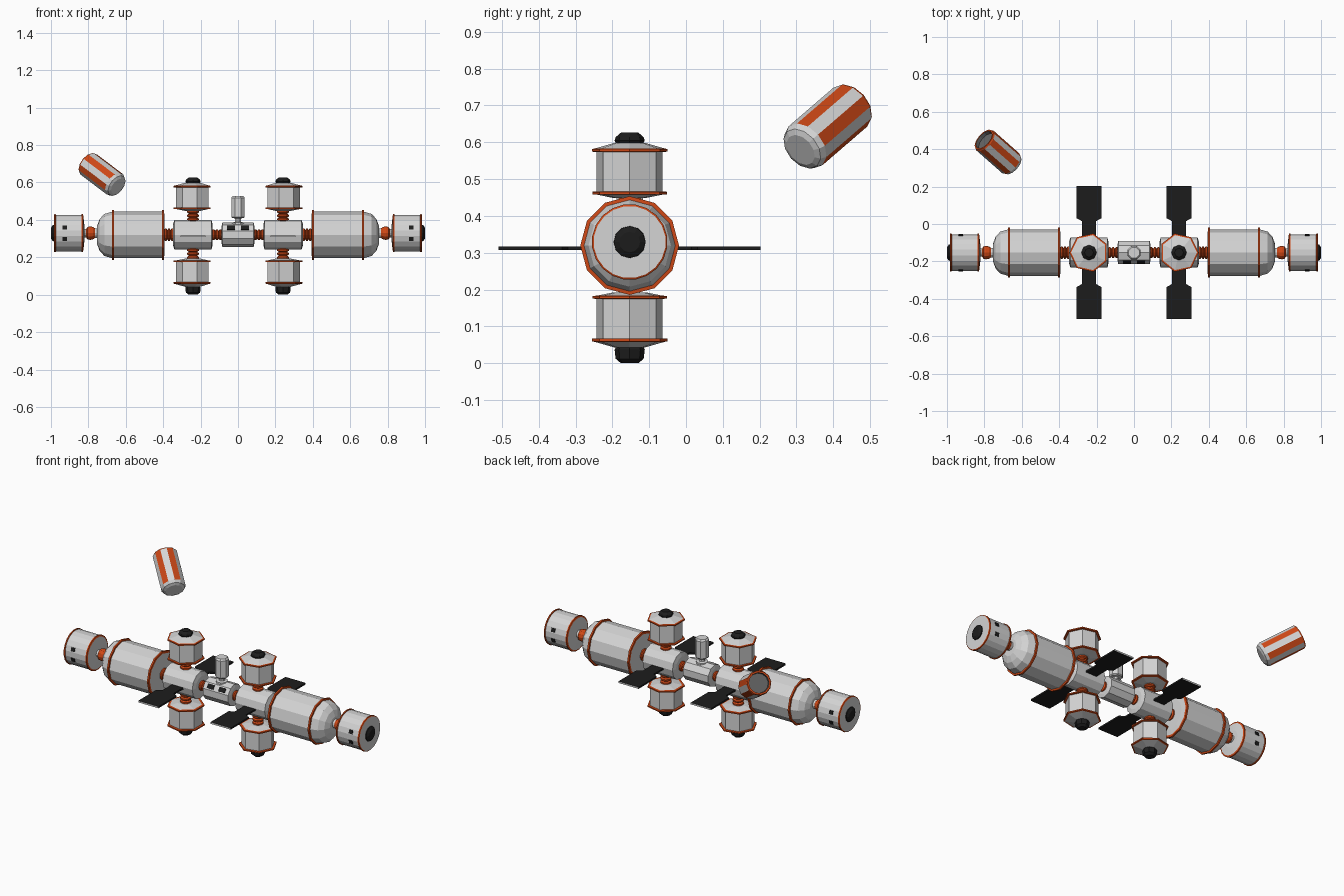
import bpy, bmesh, math
from mathutils import Matrix, Vector

if "Cube" in bpy.data.objects:
    bpy.data.objects.remove(bpy.data.objects["Cube"])

COLORS = {"white": (0.66, 0.66, 0.66), "orange": (0.62, 0.065, 0.008),
          "black": (0.012, 0.012, 0.012), "grey": (0.13, 0.13, 0.13)}
NAMES = list(COLORS)
MATS = []
for n, c in COLORS.items():
    m = bpy.data.materials.new(n)
    m.diffuse_color = (*c, 1)
    m.use_nodes = True
    m.node_tree.nodes["Principled BSDF"].inputs["Base Color"].default_value = m.diffuse_color
    MATS.append(m)
W, O, B, G = range(4)

Y0 = -0.153                                   # station centre line
ALONG_X = Matrix(((0, 0, 1), (1, 0, 0), (0, 1, 0))).to_4x4()


def finish(name, bm):
    bmesh.ops.recalc_face_normals(bm, faces=bm.faces[:])
    me = bpy.data.meshes.new(name)
    bm.to_mesh(me)
    bm.free()
    for m in MATS:
        me.materials.append(m)
    ob = bpy.data.objects.new(name, me)
    bpy.context.collection.objects.link(ob)
    return ob


def lathe(name, profile, sides, origin, basis=Matrix(), phase=0.0, rule=None):
    """profile: (radius, height, colour of the band that follows)."""
    bm = bmesh.new()
    mat = Matrix.Translation(origin) @ basis
    rings = []
    for r, h, _ in profile:
        rings.append([bm.verts.new(mat @ Vector((
            r * math.cos(phase + math.tau * k / sides),
            r * math.sin(phase + math.tau * k / sides), h)))
            for k in range(sides)])
    for i in range(len(rings) - 1):
        for k in range(sides):
            j = (k + 1) % sides
            f = bm.faces.new((rings[i][k], rings[i][j], rings[i + 1][j], rings[i + 1][k]))
            f.material_index = rule(i, k) if rule else profile[i][2]
    bm.faces.new(rings[0]).material_index = profile[0][2]
    bm.faces.new(rings[-1]).material_index = profile[-1][2]
    return finish(name, bm)


def plate(name, mat, size, color):
    bm = bmesh.new()
    bmesh.ops.create_cube(bm, size=1, matrix=mat @ Matrix.Diagonal((*size, 1)))
    for f in bm.faces:
        f.material_index = color
    return finish(name, bm)


def ribs(a, b, count, r_in, r_out):
    """Bellows profile between heights a and b."""
    step = (b - a) / count
    pts = []
    for i in range(count):
        h = a + i * step
        pts += [(r_in, h, O), (r_out, h + step * 0.3, O), (r_out, h + step * 0.7, O)]
    return pts + [(r_in, b, O)]


def flip(profile, s):
    return [(r, h * s, c) for r, h, c in profile]


for s, side in ((-1, "left"), (1, "right")):
    tank_o, end_o, hub_o = (0, Y0, 0.3195), (0, Y0, 0.329), (0, Y0, 0.3205)

    # end module with orange rims and a dark porthole
    lathe(f"{side}_end_module", flip([
        (0.05, 0.822, W), (0.094, 0.827, O), (0.103, 0.83, O), (0.103, 0.837, O),
        (0.099, 0.838, W), (0.099, 0.974, O), (0.103, 0.975, O), (0.103, 0.982, O),
        (0.098, 0.985, W)], s), 20, end_o, ALONG_X, math.radians(9))
    lathe(f"{side}_end_porthole", flip([
        (0.044, 0.98, B), (0.043, 0.99, B), (0.028, 1.0, B)], s), 12, end_o, ALONG_X)
    for a in (18, -18, 162, 198):
        m = (Matrix.Translation((s * 0.925, Y0, 0.329))
             @ Matrix.Rotation(math.radians(a), 4, 'X') @ Matrix.Translation((0, 0.0985, 0)))
        plate(f"{side}_end_window", m, (0.024, 0.006, 0.022), B)

    # ball joint between end module and tank
    lathe(f"{side}_ball_joint", flip([
        (0.026, 0.745, W), (0.026, 0.765, O), (0.033, 0.775, O), (0.036, 0.79, O),
        (0.033, 0.805, O), (0.022, 0.812, W), (0.022, 0.83, W)], s), 12, end_o, ALONG_X)

    # main tank with domed outer end
    lathe(f"{side}_tank", flip([
        (0.09, 0.392, W), (0.121, 0.395, O), (0.134, 0.396, O), (0.134, 0.406, O),
        (0.124, 0.407, W), (0.124, 0.662, O), (0.134, 0.663, O), (0.134, 0.673, O),
        (0.124, 0.674, W), (0.112, 0.715, W), (0.085, 0.74, W), (0.05, 0.753, W)], s),
        12, tank_o, ALONG_X)
    lathe(f"{side}_tank_bellows", flip(ribs(0.343, 0.395, 3, 0.024, 0.034), s),
          12, hub_o, ALONG_X)

    # hub between tank and core
    lathe(f"{side}_hub", flip([
        (0.055, 0.136, W), (0.08, 0.142, W), (0.08, 0.34, W), (0.055, 0.348, W)], s),
        12, hub_o, ALONG_X)
    lathe(f"{side}_core_bellows", flip(ribs(0.084, 0.14, 3, 0.021, 0.029), s),
          12, hub_o, ALONG_X)

    # pods above and below the hub
    hub_c = (s * 0.2406, Y0, 0.3205)
    ph = 0 if s > 0 else math.pi
    for t, level in ((1, "upper"), (-1, "lower")):
        lathe(f"{side}_{level}_pod", flip([
            (0.045, 0.128, W), (0.09, 0.137, O), (0.104, 0.138, O), (0.104, 0.145, O),
            (0.092, 0.146, W), (0.092, 0.253, O), (0.105, 0.254, O), (0.105, 0.261, O),
            (0.096, 0.263, W), (0.042, 0.278, W)], t), 7, hub_c, Matrix(), ph)
        tip = 0.3055 if t > 0 else 0.3205
        lathe(f"{side}_{level}_pod_cap", flip([
            (0.034, 0.27, B), (0.041, 0.284, B), (0.038, tip - 0.012, B),
            (0.024, tip, B)], t), 8, hub_c)
        lathe(f"{side}_{level}_pod_bellows", flip(ribs(0.072, 0.132, 3, 0.022, 0.031), t),
              12, hub_c)

    # solar panels front and back: neck widening into a blade
    for d, face in ((-1, "front"), (1, "back")):
        bm = bmesh.new()
        outline = [(0.037, 0.06), (0.037, 0.168), (0.067, 0.184), (0.067, 0.356)]
        pts = outline + [(-w, y) for w, y in reversed(outline)]
        f = bm.faces.new([bm.verts.new((s * 0.2406 + w, Y0 + d * y, 0.3075)) for w, y in pts])
        ext = bmesh.ops.extrude_face_region(bm, geom=[f])
        bmesh.ops.translate(bm, vec=(0, 0, 0.01),
                            verts=[v for v in ext["geom"] if isinstance(v, bmesh.types.BMVert)])
        bm.normal_update()
        for f in bm.faces:
            at_tip = abs(f.calc_center_median().y - Y0) > 0.35
            f.material_index = W if at_tip else B
        finish(f"{side}_{face}_solar_panel", bm)

# centre core
lathe("core", [(0.045, -0.088, W), (0.065, -0.084, W), (0.065, 0.084, W), (0.045, 0.088, W)],
      10, (0, Y0, 0.3205), ALONG_X, math.radians(18))
for x in (-0.038, 0.038):
    m = (Matrix.Translation((x, Y0, 0.3205))
         @ Matrix.Rotation(math.radians(144), 4, 'X') @ Matrix.Translation((0, 0.063, 0)))
    plate("core_window", m, (0.042, 0.007, 0.026), B)

# tower on top of the core
lathe("core_tower", [
    (0.034, 0.37, W), (0.034, 0.386, W), (0.017, 0.389, W), (0.017, 0.408, W),
    (0.034, 0.41, W), (0.039, 0.416, W), (0.039, 0.518, W), (0.031, 0.528, W)],
    8, (0, Y0, 0), Matrix(), math.radians(22.5))

# free-floating striped capsule with an open recessed end
axis = Vector((-0.653, 0.574, 0.495)).normalized()


def capsule_color(band, k):
    if band in (0, 1):
        return W
    if band == 2:
        return O if k % 2 else W
    return O if band < 5 else G


lathe("capsule", [
    (0.047, -0.123, W), (0.062, -0.116, W), (0.07, -0.1, W), (0.07, 0.112, O),
    (0.066, 0.12, O), (0.057, 0.12, G), (0.055, 0.1, G)],
    12, (-0.724, 0.382, 0.64), axis.to_track_quat('Z', 'Y').to_matrix().to_4x4(),
    0.0, capsule_color)
